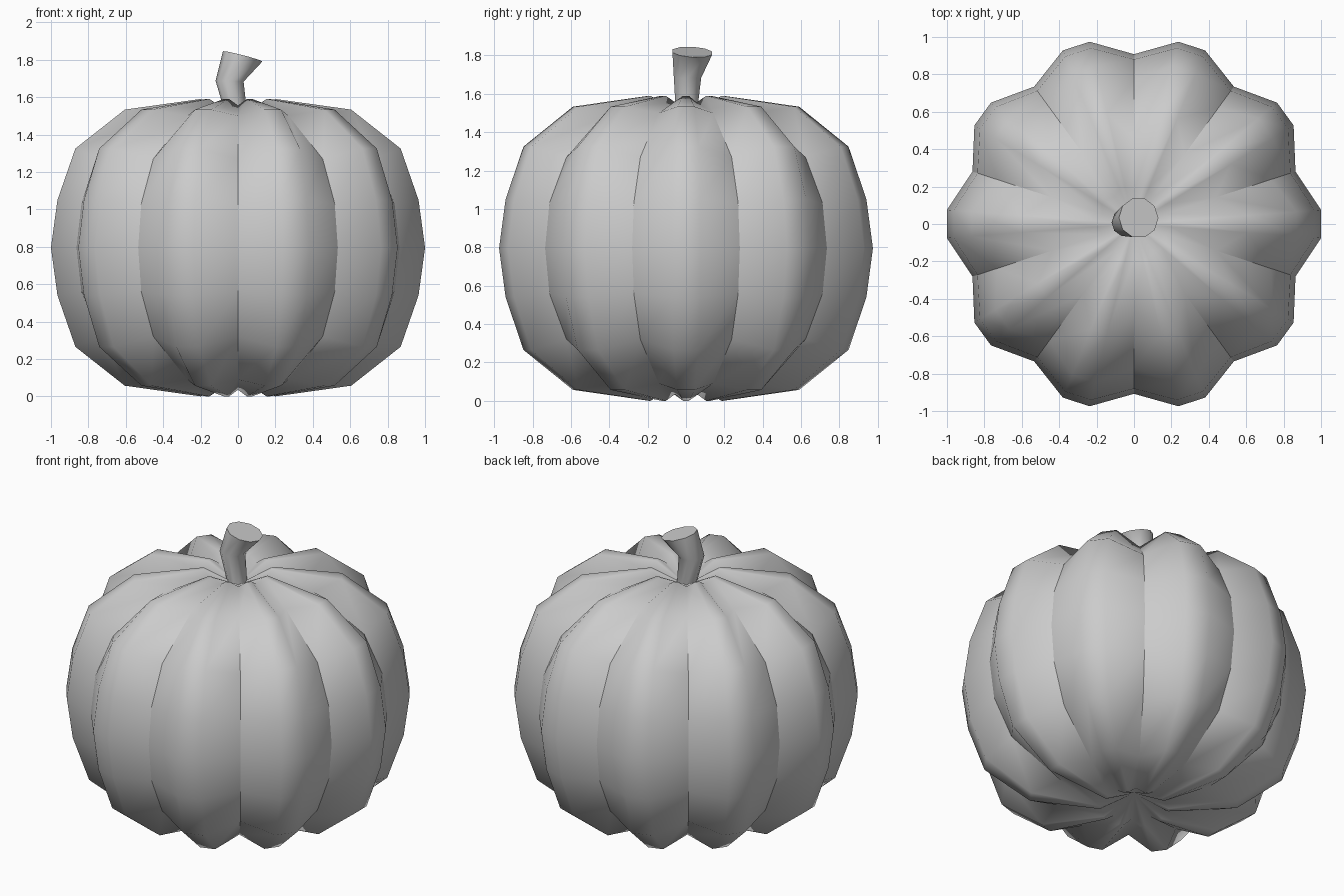
import bpy, bmesh
from math import sin, cos, radians
from mathutils import Vector

if "Cube" in bpy.data.objects:
    bpy.data.objects.remove(bpy.data.objects["Cube"])

MID = 0.795
# upper half profiles (radius, height above the middle), equator to rim
LOBE = [(1.003, 0), (0.968, 0.255), (0.872, 0.53), (0.607, 0.738), (0.2, 0.795)]
CREASE = [(0.908, 0), (0.88, 0.235), (0.77, 0.475), (0.46, 0.705), (0.18, 0.76)]
POLE = 0.69


def mirrored(profile):
    return [(r, -h) for r, h in reversed(profile[1:])] + profile


def finish(bm, name):
    bmesh.ops.recalc_face_normals(bm, faces=bm.faces)
    me = bpy.data.meshes.new(name)
    bm.to_mesh(me)
    bm.free()
    ob = bpy.data.objects.new(name, me)
    bpy.context.collection.objects.link(ob)
    return ob


def bridge(bm, a, b):
    n = len(a)
    for i in range(n):
        j = (i + 1) % n
        bm.faces.new((a[i], a[j], b[j], b[i])).smooth = True


# Pumpkin body: ten lobes, each a crease column and two ridge columns
bm = bmesh.new()
columns = []
for k in range(10):
    for offset, prof in ((-18, CREASE), (-4.3, LOBE), (4.3, LOBE)):
        a = radians(36 * k + offset)
        columns.append([bm.verts.new((r * cos(a), r * sin(a), MID + h))
                        for r, h in mirrored(prof)])
rings = list(zip(*columns))
for a, b in zip(rings, rings[1:]):
    bridge(bm, a, b)

# Sunken top and bottom
for ring, z in ((rings[0], MID - POLE), (rings[-1], MID + POLE)):
    pole = bm.verts.new((0, 0, z))
    for i in range(len(ring)):
        bm.faces.new((ring[i], ring[(i + 1) % len(ring)], pole)).smooth = True

# Keep the creases sharp
for col in columns[::3]:
    for a, b in zip(col[1:], col[2:-1]):
        bm.edges.get((a, b)).smooth = False
finish(bm, "pumpkin_body")

# Stem: bent tapered tube of (centre, axis, radius) sections
bm = bmesh.new()
SECTIONS = [((0.005, 0, 1.44), (0, 0, 1), 0.052),
            ((-0.045, 0.008, 1.685), (0.03, 0, 1), 0.075),
            ((0.025, 0.033, 1.818), (0.26, 0.06, 1), 0.109)]
rings = []
for centre, axis, r in SECTIONS:
    q = Vector((0, 0, 1)).rotation_difference(Vector(axis))
    rings.append([bm.verts.new(Vector(centre) + q @ Vector(
        (r * cos(radians(36 * i)), r * sin(radians(36 * i)), 0))) for i in range(10)])
for a, b in zip(rings, rings[1:]):
    bridge(bm, a, b)
for ring in (rings[0], rings[-1]):
    cap = bm.faces.new(ring)
    for e in cap.edges:
        e.smooth = False
finish(bm, "stem")
